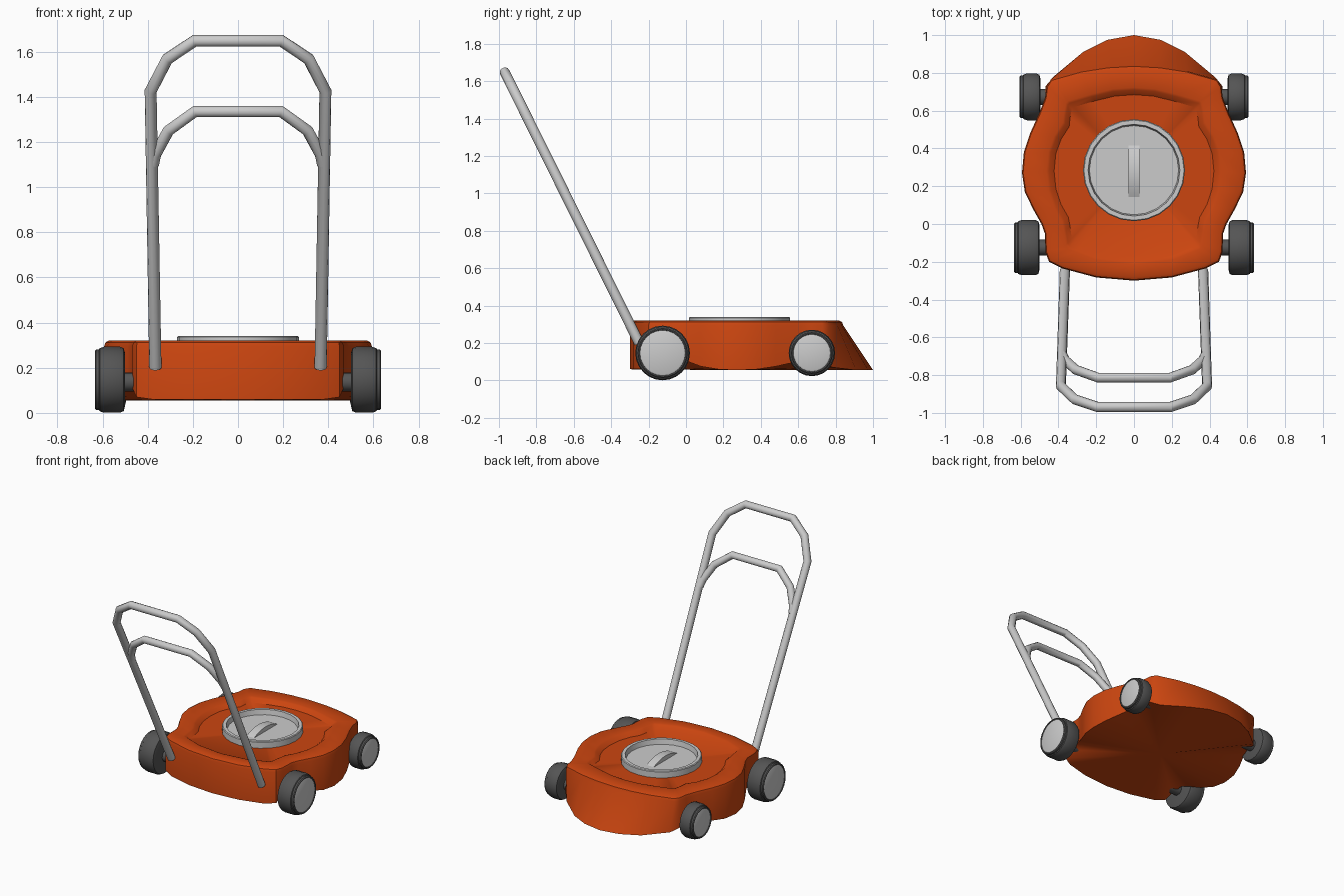
import bpy, bmesh, math

if "Cube" in bpy.data.objects:
    bpy.data.objects.remove(bpy.data.objects["Cube"])


def material(name, color):
    m = bpy.data.materials.new(name)
    m.diffuse_color = (*color, 1)
    m.use_nodes = True
    m.node_tree.nodes["Principled BSDF"].inputs["Base Color"].default_value = m.diffuse_color
    return m


ORANGE = material("orange_paint", (0.6, 0.06, 0.005))
RUBBER = material("dark_rubber", (0.09, 0.09, 0.09))


def add_object(name, verts, faces, mat=None, angle=35):
    bm = bmesh.new()
    vs = [bm.verts.new(v) for v in verts]
    for f in faces:
        bm.faces.new([vs[i] for i in f])
    bmesh.ops.remove_doubles(bm, verts=bm.verts, dist=1e-5)
    bmesh.ops.recalc_face_normals(bm, faces=bm.faces)
    mesh = bpy.data.meshes.new(name)
    bm.to_mesh(mesh)
    bm.free()
    ob = bpy.data.objects.new(name, mesh)
    bpy.context.collection.objects.link(ob)
    if mat:
        mesh.materials.append(mat)
    smooth(ob, angle)
    return ob


def smooth(ob, angle):
    bpy.ops.object.select_all(action='DESELECT')
    ob.select_set(True)
    bpy.context.view_layer.objects.active = ob
    bpy.ops.object.shade_smooth_by_angle(angle=math.radians(angle))


def loft(rings, start=None, end=None):
    """Skin closed rings of equal size, with optional pole points at the ends."""
    n = len(rings[0])
    verts = [v for r in rings for v in r]
    faces = [(k * n + i, k * n + (i + 1) % n, (k + 1) * n + (i + 1) % n, (k + 1) * n + i)
             for k in range(len(rings) - 1) for i in range(n)]
    for pole, base in ((start, 0), (end, (len(rings) - 1) * n)):
        if pole:
            verts.append(pole)
            faces += [(base + i, base + (i + 1) % n, len(verts) - 1) for i in range(n)]
    return verts, faces


def lathe(name, profile, place, mat=None, n=24):
    """Revolve (radius, height) points; place(a, b, height) maps to world space.
    The first and last heights become the pole points."""
    rings = [[place(r * math.cos(2 * math.pi * i / n), r * math.sin(2 * math.pi * i / n), h)
              for i in range(n)] for r, h in profile[1:-1]]
    return add_object(name, *loft(rings, place(0, 0, profile[0][1]), place(0, 0, profile[-1][1])), mat)


# Deck: half outline (x, y, lower edge z) with matching recessed panel outline (x, y)
half = [
    (0, -.30, .06, 0, -.20), (.20, -.283, .06, .20, -.175), (.38, -.235, .06, .30, -.135),
    (.45, -.20, .07, .34, -.12), (.468, -.15, .11, .35, -.10), (.472, -.05, .12, .36, -.03),
    (.49, 0, .105, .37, .02), (.535, .08, .075, .41, .09), (.578, .17, .06, .44, .18),
    (.593, .27, .055, .45, .28), (.583, .38, .06, .44, .38), (.55, .48, .075, .41, .46),
    (.50, .59, .10, .365, .53), (.47, .67, .11, .36, .58), (.468, .73, .10, .35, .63),
    (.42, .785, .07, .34, .64), (.27, .91, .055, .22, .675), (.14, .975, .055, .11, .702),
    (0, 1.0, .055, 0, .71)]
nose_top = {14: (.462, .73), 15: (.44, .765), 16: (.28, .81), 17: (.14, .832), 18: (0, .84)}
CY = .285


def mirrored(points):
    return points + [(-p[0], *p[1:]) for p in points[-2:0:-1]]


def scaled(points, s, z):
    return [(x * s, CY + (y - CY) * s, z) for x, y in points]


lower = mirrored([h[:3] for h in half])
top = mirrored([nose_top.get(i, h[:2]) for i, h in enumerate(half)])
panel = mirrored([h[3:] for h in half])
rings = [lower, scaled(top, 1, .295), scaled(top, .99, .312), scaled(top, .965, .32),
         scaled(panel, 1.03, .32), scaled(panel, 1, .315), scaled(panel, .94, .292)]
add_object("deck", *loft(rings, (0, CY, .055), (0, CY, .292)), ORANGE, 40)

# Round engine cover with a rim and sunken centre
lathe("engine_cover", [(0, .28), (.27, .28), (.27, .335), (.265, .34), (.243, .34),
                       (.236, .304), (0, .304)], lambda a, b, h: (a, CY + b, h))

# Arched grip in the middle of the cover
steps = 10
section = []
for i in range(steps + 1):
    t = i / steps * 2 - 1
    y, z = CY - .005 + .145 * t, .336 - .036 * t * t
    section.append([(-.03, y, .296), (.03, y, .296), (.03, y, z), (-.03, y, z)])
verts, faces = loft(section)
faces += [(0, 1, 2, 3), tuple(4 * steps + i for i in range(4))]
add_object("starter_grip", verts, faces)


# Wheels: tyre, hub and axle at each corner
WHEEL_Z = .147
for label, y, r, x0, x1 in (("rear", -.125, .146, .50, .634), ("front", .673, .124, .495, .606)):
    for side, s in (("right", 1), ("left", -1)):
        def place(a, b, h, y=y, s=s):
            return (s * h, y + a, WHEEL_Z + b)
        name = f"{label}_{side}"
        lathe(name + "_tyre", [
            (0, x0), (r - .03, x0), (r - .007, x0 + .006), (r, x0 + .022), (r, x1 - .04),
            (r - .006, x1 - .022), (r - .012, x1 - .018), (r - .012, x1 - .006),
            (r - .018, x1), (r - .024, x1 - .002), (r - .026, x1 - .012), (0, x1 - .012)],
            place, RUBBER)
        lathe(name + "_hub", [(0, x1 - .02), (r - .024, x1 - .02), (r - .024, x1 - .006),
                              (r - .034, x1 - .002), (0, x1)], place)
        lathe(name + "_axle", [(0, .40), (.042, .40), (.042, x0 + .01), (0, x0 + .01)],
              lambda a, b, h, y=y, s=s: (s * h, y + a, WHEEL_Z - .01 + b), RUBBER, 16)


# Handle bars: bent tubes lying in one sloping plane
def tube(name, half_path, radius=.027):
    path = half_path + [(-x, z) for x, z in reversed(half_path)]
    curve = bpy.data.curves.new(name, 'CURVE')
    curve.dimensions = '3D'
    curve.bevel_depth = radius
    curve.bevel_resolution = 4
    curve.use_fill_caps = True
    spline = curve.splines.new('POLY')
    spline.points.add(len(path) - 1)
    for p, (x, z) in zip(spline.points, path):
        p.co = (x, -.26 - .4965 * (z - .22), z, 1)
    ob = bpy.data.objects.new(name, curve)
    bpy.context.collection.objects.link(ob)
    bpy.ops.object.select_all(action='DESELECT')
    ob.select_set(True)
    bpy.context.view_layer.objects.active = ob
    bpy.ops.object.convert(target='MESH')
    smooth(bpy.context.object, 32)


tube("push_handle", [(.366, .20), (.387, 1.425), (.313, 1.567), (.192, 1.648)])
tube("control_bar", [(.376, 1.10), (.366, 1.145), (.308, 1.25), (.19, 1.335)], .026)
